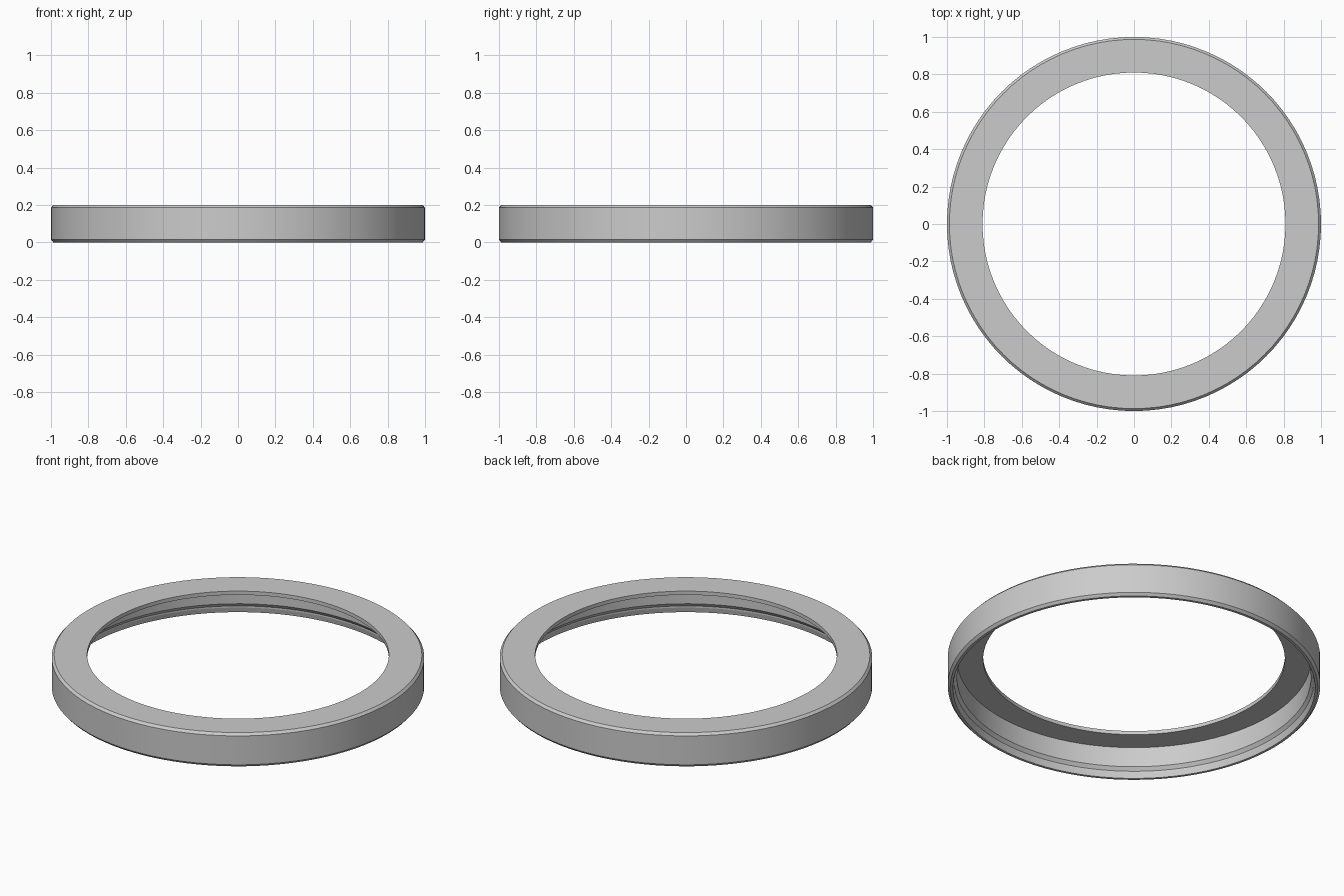
import bpy
import math

cube = bpy.data.objects.get("Cube")
if cube:
    bpy.data.objects.remove(cube, do_unlink=True)

SEGMENTS = 96

# Closed cross-section as (radius, height)
profile = [
    (0.81, 0.2), (0.987, 0.2), (1.0, 0.186),        # top face and bevel
    (1.0, 0.015), (0.987, 0.0), (0.972, 0.0),       # outer wall and foot
    (0.965, 0.03), (0.965, 0.04), (0.95, 0.06),     # stepped inner lip
    (0.95, 0.178), (0.81, 0.178),                   # inner wall and flange underside
]


def lathe(name, section, material):
    """Revolve a closed section around z."""
    n = len(section)
    verts = []
    for i in range(SEGMENTS):
        a = math.tau * i / SEGMENTS
        verts += [(r * math.cos(a), r * math.sin(a), z) for r, z in section]
    faces = []
    for i in range(SEGMENTS):
        here, there = i * n, (i + 1) % SEGMENTS * n
        for j in range(n):
            k = (j + 1) % n
            faces.append((here + j, here + k, there + k, there + j))
    mesh = bpy.data.meshes.new(name)
    mesh.from_pydata(verts, [], faces)
    mesh.materials.append(material)
    obj = bpy.data.objects.new(name, mesh)
    bpy.context.collection.objects.link(obj)
    return obj


# Single grey material
grey = bpy.data.materials.new("light_grey")
grey.use_nodes = True
colour = (0.6, 0.6, 0.6, 1.0)
grey.diffuse_color = colour
grey.node_tree.nodes["Principled BSDF"].inputs["Base Color"].default_value = colour

# Hollow flanged ring
ring = lathe("flanged_ring", profile, grey)
bpy.ops.object.select_all(action="DESELECT")
ring.select_set(True)
bpy.context.view_layer.objects.active = ring

# Consistent outward normals, smooth walls with sharp rims
bpy.ops.object.mode_set(mode="EDIT")
bpy.ops.mesh.select_all(action="SELECT")
bpy.ops.mesh.normals_make_consistent(inside=False)
bpy.ops.object.mode_set(mode="OBJECT")
bpy.ops.object.shade_smooth_by_angle(angle=math.radians(12))
